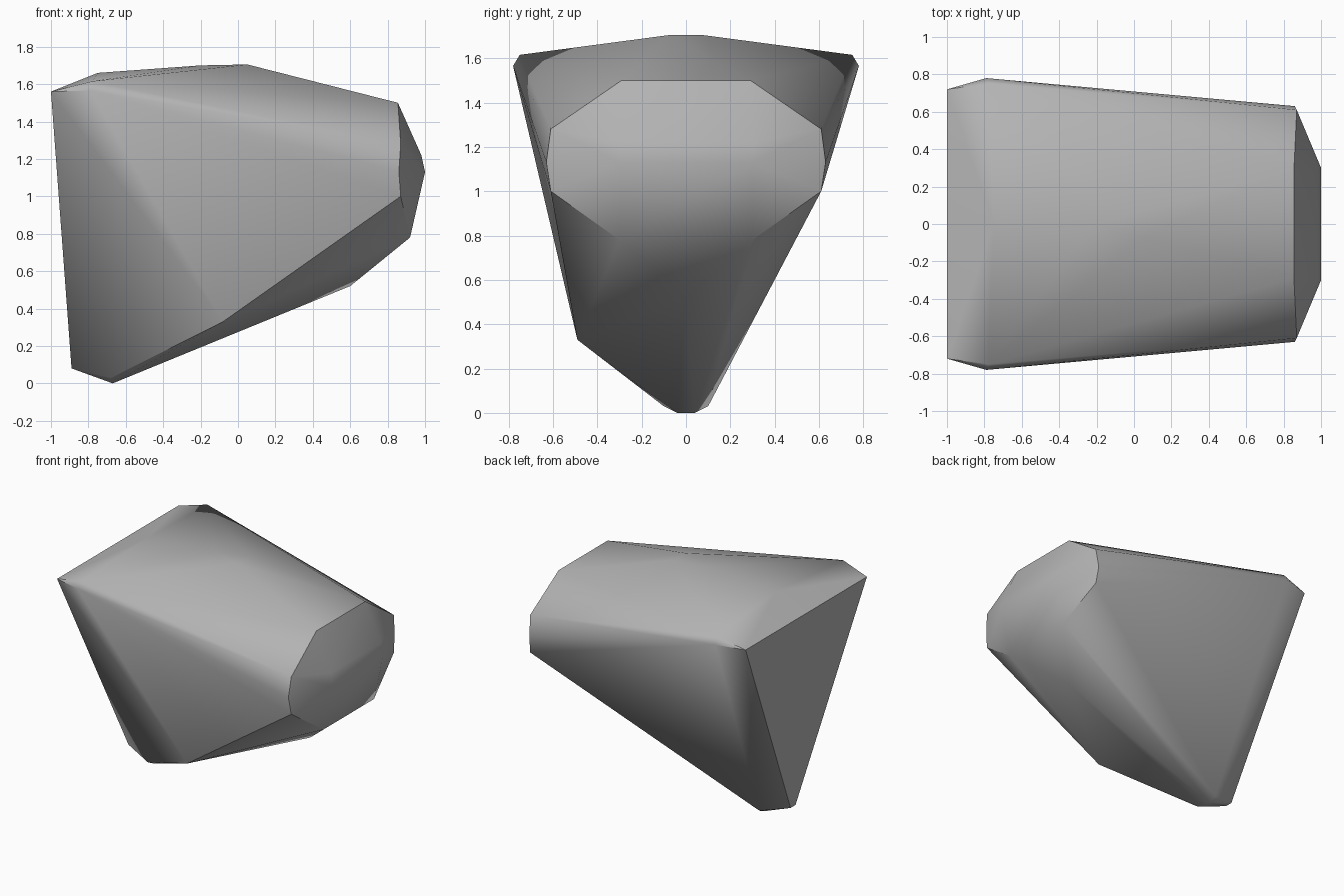
import bpy, bmesh, math

cube = bpy.data.objects.get("Cube")
if cube:
    bpy.data.objects.remove(cube, do_unlink=True)

# Grey stone
stone = bpy.data.materials.new("grey_stone")
stone.use_nodes = True
grey = (0.45, 0.45, 0.45, 1)
stone.diffuse_color = grey
stone.node_tree.nodes["Principled BSDF"].inputs["Base Color"].default_value = grey

# Corners that occur on both sides: x, half width, z
paired = [
    # broad back wall and its upper bevel
    (-1.0, 0.72, 1.56), (-0.79, 0.78, 1.565), (-0.78, 0.75, 1.615),
    (-0.89, 0.03, 0.08),
    # narrow foot
    (-0.67, 0.04, 0.0), (-0.68, 0.10, 0.03),
    # top ridge
    (0.05, 0.07, 1.705),
    # blunt faceted nose
    (0.855, 0.29, 1.50), (0.87, 0.61, 1.28), (0.86, 0.63, 1.13),
    (0.87, 0.61, 1.0), (0.92, 0.30, 0.78),
    (0.98, 0.30, 1.22), (1.0, 0.30, 1.13),
]
# Corners on the middle line, and the one lower front corner
single = [(-0.75, 0, 1.66), (-0.2, 0, 1.70), (0.6, 0, 0.52), (-0.08, -0.49, 0.33)]

# Wrap the corners in a closed faceted skin
bm = bmesh.new()
for x, y, z in paired:
    for side in (-1, 1):
        bm.verts.new((x, side * y, z))
for p in single:
    bm.verts.new(p)
hull = bmesh.ops.convex_hull(bm, input=bm.verts[:])
loose = {g for g in hull["geom_interior"] + hull["geom_unused"]
         if isinstance(g, bmesh.types.BMVert)}
bmesh.ops.delete(bm, geom=list(loose), context="VERTS")
bmesh.ops.recalc_face_normals(bm, faces=bm.faces[:])

mesh = bpy.data.meshes.new("faceted_rock")
bm.to_mesh(mesh)
bm.free()
rock = bpy.data.objects.new("faceted_rock", mesh)
bpy.context.collection.objects.link(rock)
mesh.materials.append(stone)

# Soft shading across shallow edges, crisp at the steep ones
bpy.ops.object.select_all(action="DESELECT")
rock.select_set(True)
bpy.context.view_layer.objects.active = rock
bpy.ops.object.shade_smooth_by_angle(angle=math.radians(40))
